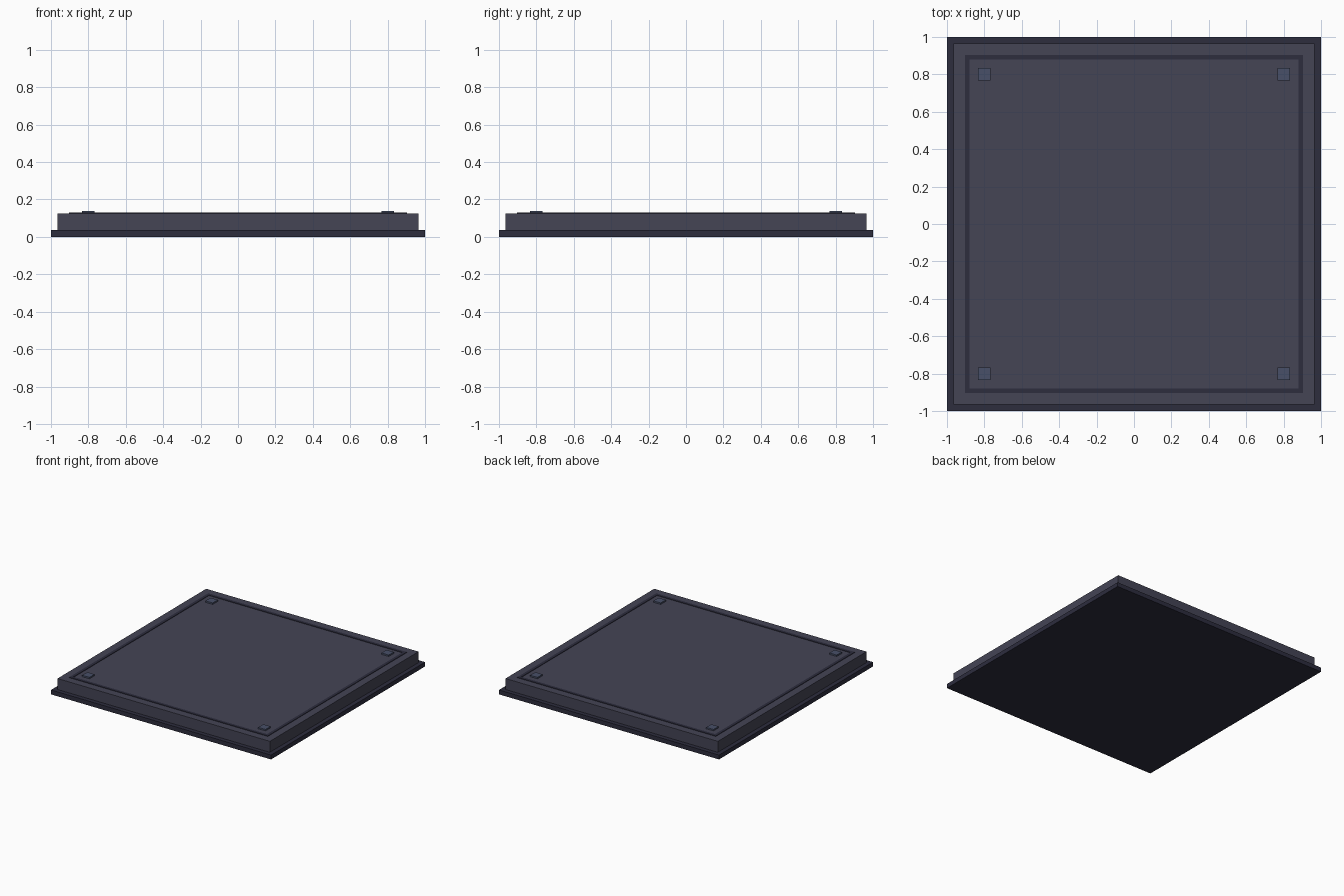
import bpy, bmesh

if "Cube" in bpy.data.objects:
    bpy.data.objects.remove(bpy.data.objects["Cube"])


def material(name, rgb):
    m = bpy.data.materials.new(name)
    m.diffuse_color = (*rgb, 1)
    m.use_nodes = True
    m.node_tree.nodes["Principled BSDF"].inputs["Base Color"].default_value = m.diffuse_color
    return m


def box(name, x, y, z, mat):
    """Box spanning the (min, max) ranges x, y, z."""
    bm = bmesh.new()
    bmesh.ops.create_cube(bm, size=1)
    for v in bm.verts:
        v.co = [r[0] if c < 0 else r[1] for c, r in zip(v.co, (x, y, z))]
    me = bpy.data.meshes.new(name)
    bm.to_mesh(me)
    bm.free()
    me.materials.append(mat)
    ob = bpy.data.objects.new(name, me)
    bpy.context.collection.objects.link(ob)
    return ob


dark = material("dark_edge", (0.026, 0.026, 0.048))
slate = material("slate", (0.058, 0.058, 0.091))
steel = material("blue_steel", (0.065, 0.08, 0.14))

# Stepped floor plate
box("base_plate", (-1, 1), (-1, 1), (0, 0.036), dark)
T = 0.126
box("floor_slab", (-0.965, 0.965), (-0.965, 0.965), (0.036, T), slate)

# Thin raised border strips
o, i = 0.903, 0.879
for s, side in ((-1, "low"), (1, "high")):
    a, b = sorted((s * o, s * i))
    box(f"border_x_{side}", (-o, o), (a, b), (T, T + 0.004), dark)
    box(f"border_y_{side}", (a, b), (-i, i), (T, T + 0.004), dark)

# Square corner studs
r = 0.033
for x in (-0.8, 0.8):
    for y in (-0.8, 0.8):
        box("corner_stud", (x - r, x + r), (y - r, y + r), (T, T + 0.012), steel)
